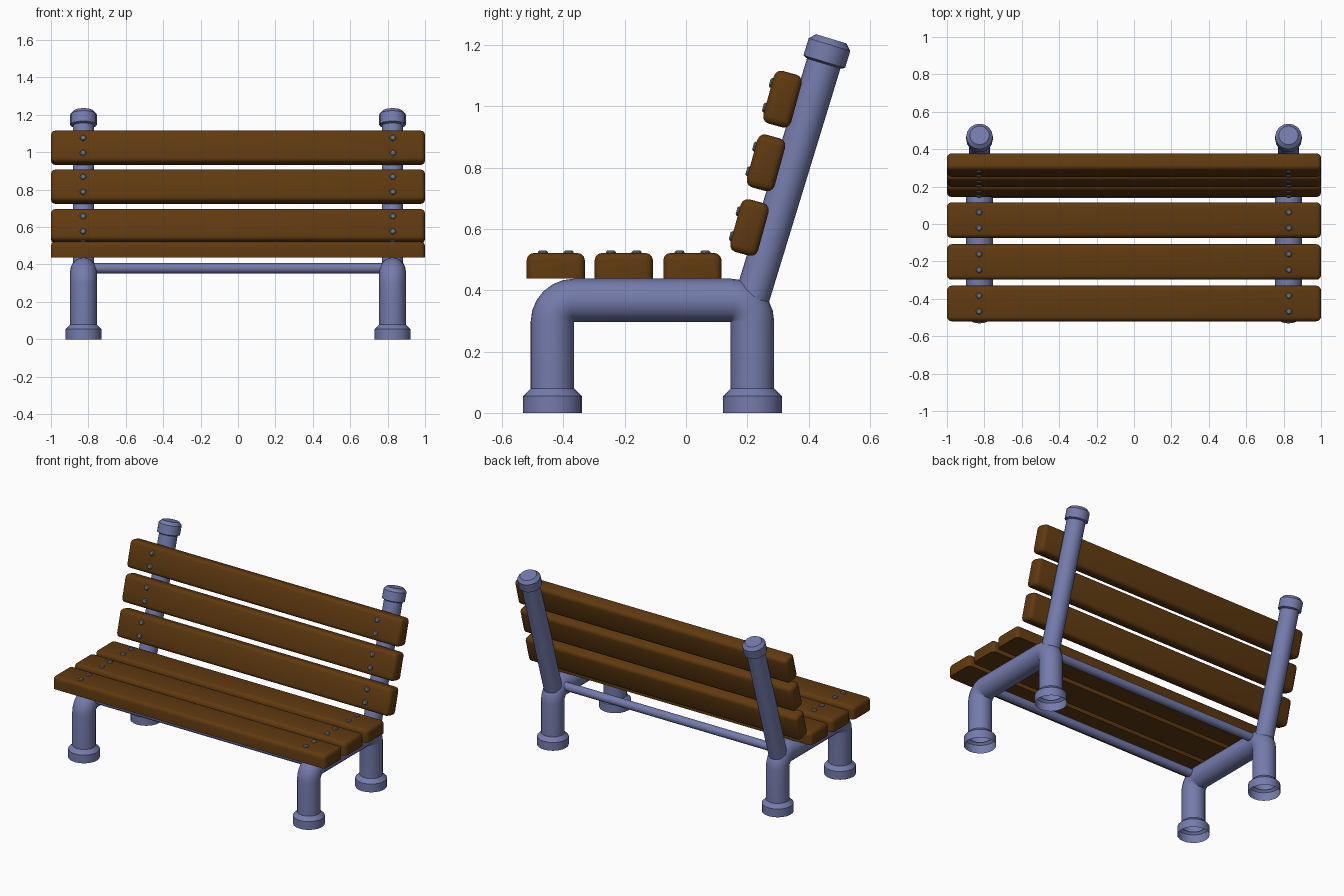
import bpy, bmesh, math
from mathutils import Vector, Matrix

if "Cube" in bpy.data.objects:
    bpy.data.objects.remove(bpy.data.objects["Cube"])


def material(name, rgb):
    m = bpy.data.materials.new(name)
    m.diffuse_color = (*rgb, 1)
    m.use_nodes = True
    m.node_tree.nodes["Principled BSDF"].inputs["Base Color"].default_value = m.diffuse_color
    return m


METAL = material("blue grey metal", (0.175, 0.2, 0.41))
WOOD = material("brown wood", (0.115, 0.042, 0.005))
BOLT = material("grey bolt", (0.14, 0.16, 0.17))


def finish(name, bm, mat):
    bmesh.ops.recalc_face_normals(bm, faces=bm.faces)
    me = bpy.data.meshes.new(name)
    bm.to_mesh(me)
    bm.free()
    me.materials.append(mat)
    ob = bpy.data.objects.new(name, me)
    bpy.context.collection.objects.link(ob)
    bpy.ops.object.select_all(action='DESELECT')
    ob.select_set(True)
    bpy.context.view_layer.objects.active = ob
    bpy.ops.object.shade_smooth_by_angle(angle=math.radians(35))
    return ob


def bridge(bm, a, b):
    n = len(a)
    for i in range(n):
        bm.faces.new((a[i], a[(i + 1) % n], b[(i + 1) % n], b[i]))


def lathe(name, profile, base, direction, mat, cap_end=False, sides=16):
    """Revolve (radius, height) pairs about an axis."""
    bm = bmesh.new()
    rot = Vector((0, 0, 1)).rotation_difference(Vector(direction)).to_matrix()
    rings = []
    for r, h in profile:
        rings.append([bm.verts.new(Vector(base) + rot @ Vector(
            (r * math.cos(math.tau * i / sides), r * math.sin(math.tau * i / sides), h)))
            for i in range(sides)])
    for a, b in zip(rings, rings[1:]):
        bridge(bm, a, b)
    if cap_end:
        bm.faces.new(rings[-1])
    return finish(name, bm, mat)


def leg_frame(name, x, radius=0.071, sides=20):
    """Bent pipe: front leg, seat rail and rear leg in one sweep in the yz plane."""
    path = [(-0.436, 0.06, 90)]
    for k in range(7):
        a = math.radians(180 - 15 * k)
        path.append((-0.366 + 0.07 * math.cos(a), 0.297 + 0.07 * math.sin(a), 90 - 15 * k))
    for k in range(7):
        a = math.radians(90 - 15 * k)
        path.append((0.147 + 0.07 * math.cos(a), 0.297 + 0.07 * math.sin(a), -15 * k))
    path.append((0.217, 0.06, -90))
    bm = bmesh.new()
    rings = []
    for y, z, t in path:
        t = math.radians(t)
        side = Vector((0, -math.sin(t), math.cos(t)))
        rings.append([bm.verts.new(Vector((x, y, z)) + radius * (
            Vector((math.cos(math.tau * i / sides), 0, 0)) + side * math.sin(math.tau * i / sides)))
            for i in range(sides)])
    for a, b in zip(rings, rings[1:]):
        bridge(bm, a, b)
    return finish(name, bm, METAL)


def plank(name, depth, height, frame, flat_bottom):
    """Rounded board 2 units long; frame places it."""
    bm = bmesh.new()
    bmesh.ops.create_cube(bm, size=1, matrix=Matrix.Diagonal((2, depth, height, 1)))
    edges = [e for e in bm.edges
             if not (flat_bottom and all(v.co.z < 0 for v in e.verts))]
    bmesh.ops.bevel(bm, geom=edges, offset=0.024, segments=3, profile=0.5, affect='EDGES')
    bm.transform(frame)
    return finish(name, bm, WOOD)


BOLT_PROFILE = [(0.017, -0.01), (0.017, 0.003), (0.012, 0.008)]

# Pipe frames, feet, back posts and post caps on both sides
lean = math.radians(17)
post_dir = Vector((0, math.sin(lean), math.cos(lean)))
for side, sx in (("left", -1), ("right", 1)):
    x = 0.826 * sx
    leg_frame(f"{side}_leg_frame", x)
    for part, y in (("front", -0.436), ("rear", 0.217)):
        lathe(f"{side}_{part}_foot", [(0.096, 0), (0.096, 0.055), (0.071, 0.08)],
              (x, y, 0), (0, 0, 1), METAL, sides=20)
    base = Vector((x, 0.213, 0.367))
    lathe(f"{side}_back_post", [(0.057, 0), (0.057, 0.83)], base, post_dir, METAL, sides=20)
    lathe(f"{side}_post_cap", [(0.056, 0.808), (0.071, 0.815), (0.071, 0.873), (0.052, 0.893)],
          base, post_dir, METAL, cap_end=True)

# Cross bars joining the two frames
for part, y in (("front", -0.39), ("rear", 0.165)):
    lathe(f"{part}_cross_bar", [(0.027, 0), (0.027, 1.64)], (-0.82, y, 0.38), (1, 0, 0), METAL)

# Seat slats with bolts
for n, y in enumerate((-0.425, -0.203, 0.021), 1):
    plank(f"seat_slat_{n}", 0.19, 0.084, Matrix.Translation((0, y, 0.48)), True)
    for sx in (-1, 1):
        for d in (-0.042, 0.042):
            lathe(f"seat_bolt_{n}", BOLT_PROFILE, (0.828 * sx, y + d, 0.522), (0, 0, 1),
                  BOLT, cap_end=True, sides=10)

# Tilted back slats with bolts
tilt = Matrix.Rotation(math.radians(-15.3), 4, 'X')
for n, (y, z) in enumerate(((0.207, 0.605), (0.261, 0.816), (0.315, 1.024)), 1):
    frame = Matrix.Translation((0, y, z)) @ tilt
    plank(f"back_slat_{n}", 0.094, 0.178, frame, False)
    for sx in (-1, 1):
        for d in (-0.042, 0.042):
            lathe(f"back_bolt_{n}", BOLT_PROFILE, frame @ Vector((0.828 * sx, -0.047, d)),
                  tilt.to_3x3() @ Vector((0, -1, 0)), BOLT, cap_end=True, sides=10)
